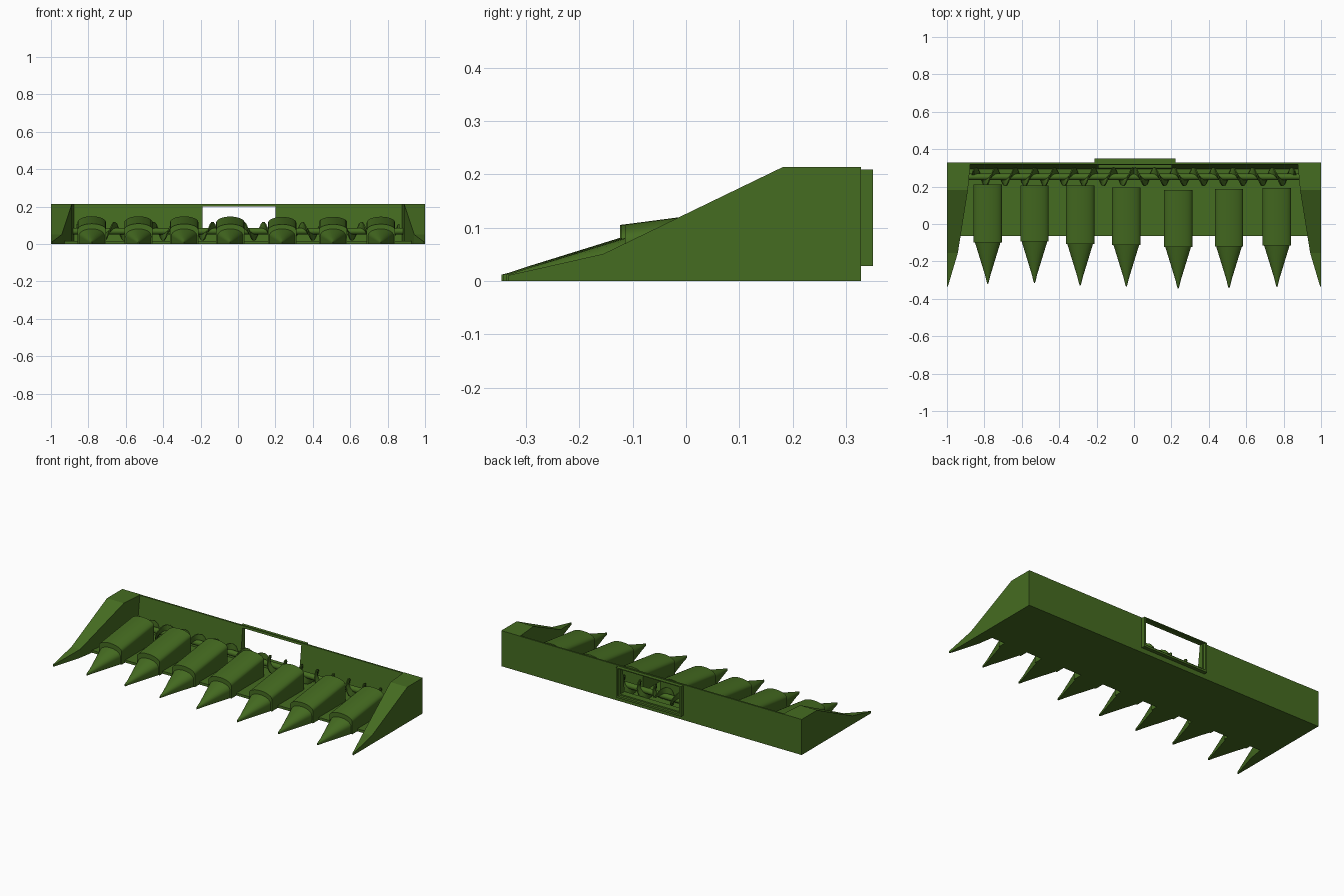
import bpy, bmesh, math

if "Cube" in bpy.data.objects:
    bpy.data.objects.remove(bpy.data.objects["Cube"])

green = bpy.data.materials.new("green_paint")
green.diffuse_color = (0.06, 0.15, 0.015, 1)
green.use_nodes = True
green.node_tree.nodes["Principled BSDF"].inputs["Base Color"].default_value = green.diffuse_color


def finish(name, bm, smooth=None):
    bmesh.ops.recalc_face_normals(bm, faces=bm.faces)
    me = bpy.data.meshes.new(name)
    bm.to_mesh(me)
    bm.free()
    ob = bpy.data.objects.new(name, me)
    bpy.context.collection.objects.link(ob)
    me.materials.append(green)
    if smooth:
        bpy.ops.object.select_all(action='DESELECT')
        ob.select_set(True)
        bpy.context.view_layer.objects.active = ob
        bpy.ops.object.shade_smooth_by_angle(angle=math.radians(smooth))
    return ob


def loft(name, rings, caps=True, wrap=False, smooth=None):
    """Skin a list of closed rings of 3D points."""
    bm = bmesh.new()
    vs = [[bm.verts.new(p) for p in r] for r in rings]
    pairs = list(zip(vs, vs[1:])) + ([(vs[-1], vs[0])] if wrap else [])
    for a, b in pairs:
        n = len(a)
        for i in range(n):
            bm.faces.new((a[i], a[(i + 1) % n], b[(i + 1) % n], b[i]))
    if caps and not wrap:
        bm.faces.new(vs[0])
        bm.faces.new(vs[-1])
    return finish(name, bm, smooth)


def prism(name, yz, x0, x1):
    return loft(name, [[(x, y, z) for y, z in yz] for x in (x0, x1)])


# Floor pan
prism("floor_pan", [(-0.065, 0), (0.328, 0), (0.328, 0.015), (-0.065, 0.015)], -0.98, 0.98)

# Back wall with leaning inner face, built around the feeder opening
OX0, OX1, OZ0, OZ1, TOP = -0.19, 0.2, 0.05, 0.2, 0.213


def wall(name, x0, x1, z0, z1):
    inner = lambda z: 0.292 + 0.026 * z / TOP
    prism(name, [(inner(z0), z0), (0.328, z0), (0.328, z1), (inner(z1), z1)], x0, x1)


wall("back_wall_left", -0.99, OX0, 0, TOP)
wall("back_wall_right", OX1, 0.99, 0, TOP)
wall("back_wall_sill", OX0, OX1, 0, OZ0)
wall("back_wall_lintel", OX0, OX1, OZ1, TOP)


# Stepped frame around the feeder opening
def rect(y, m):
    return [(OX0 - m, y, OZ0 - m), (OX1 + m, y, OZ0 - m),
            (OX1 + m, y, OZ1 + m * 0.4), (OX0 - m, y, OZ1 + m * 0.4)]


loft("feeder_frame", [rect(0.325, 0.022), rect(0.35, 0.022), rect(0.35, 0.01),
                      rect(0.339, 0.008), rect(0.339, 0), rect(0.325, 0)], wrap=True)

# End dividers: wedge sections (y, inner x, top z)
SECT = [(0.328, 0.875, 0.214), (0.182, 0.888, 0.214), (-0.155, 0.942, 0.051),
        (-0.31, 0.988, 0.016), (-0.333, 0.995, 0.011)]
for side, s in (("left", -1), ("right", 1)):
    loft("end_divider_" + side,
         [[(s, y, 0), (s * xi, y, 0), (s * xi, y, z), (s, y, z)] for y, xi, z in SECT])


# Row hoods and pointed snouts
def arch(x, y, w, spring, top, lean=0.0, n=12):
    """Arched section standing on z = 0."""
    pts = [(x + w, y + lean, 0), (x + w, y + lean * 0.8, spring)]
    for i in range(1, n):
        a = math.pi * i / n
        pts.append((x + w * math.cos(a), y + lean * (1 - math.sin(a)) * 0.8,
                    spring + (top - spring) * math.sin(a)))
    return pts + [(x - w, y + lean * 0.8, spring), (x - w, y + lean, 0)]


ROWS = [(-0.782, -0.32, 0.21), (-0.532, -0.316, 0.205), (-0.288, -0.33, 0.205),
        (-0.041, -0.335, 0.196), (0.236, -0.346, 0.182), (0.508, -0.343, 0.188),
        (0.764, -0.336, 0.192)]
for i, (x, tip, back) in enumerate(ROWS, 1):
    front = tip + 0.222
    z0 = 0.105 + 0.13 * (front + 0.125)
    z1 = 0.105 + 0.13 * (back + 0.125)
    loft(f"row_hood_{i}", [arch(x, front, 0.076, z0 - 0.032, z0),
                           arch(x, back, 0.076, z1 - 0.032, z1)], smooth=35)
    loft(f"snout_{i}", [arch(x, tip, 0.002, 0.008, 0.012),
                        arch(x, tip + 0.012, 0.006, 0.008, 0.015),
                        arch(x, tip + 0.045, 0.014, 0.01, 0.026),
                        arch(x, tip + 0.222, 0.072, 0.045, 0.081, lean=0.015)], smooth=35)

# Auger tube across the trough
AY, AZ = 0.252, 0.068
circ = [(AY + 0.017 * math.cos(t), AZ + 0.017 * math.sin(t))
        for t in (math.tau * k / 16 for k in range(16))]
tube = loft("auger_tube", [[(x, y, z) for y, z in circ] for x in (-0.885, 0.885)], smooth=35)

# Auger flighting: opposed helices meeting at the middle
PITCH, STEPS = 0.105, 14
for side, s in (("left", -1), ("right", 1)):
    rings = []
    for k in range(int(0.855 / PITCH * STEPS) + 1):
        t = math.tau * k / STEPS
        x = s * (0.005 + PITCH * k / STEPS)
        c, d = math.cos(t), math.sin(t)
        rings.append([(x + e, AY + r * c, AZ + r * d)
                      for r, e in ((0.015, -0.008), (0.05, -0.003), (0.05, 0.003), (0.015, 0.008))])
    loft("auger_flight_" + side, rings, smooth=40)
